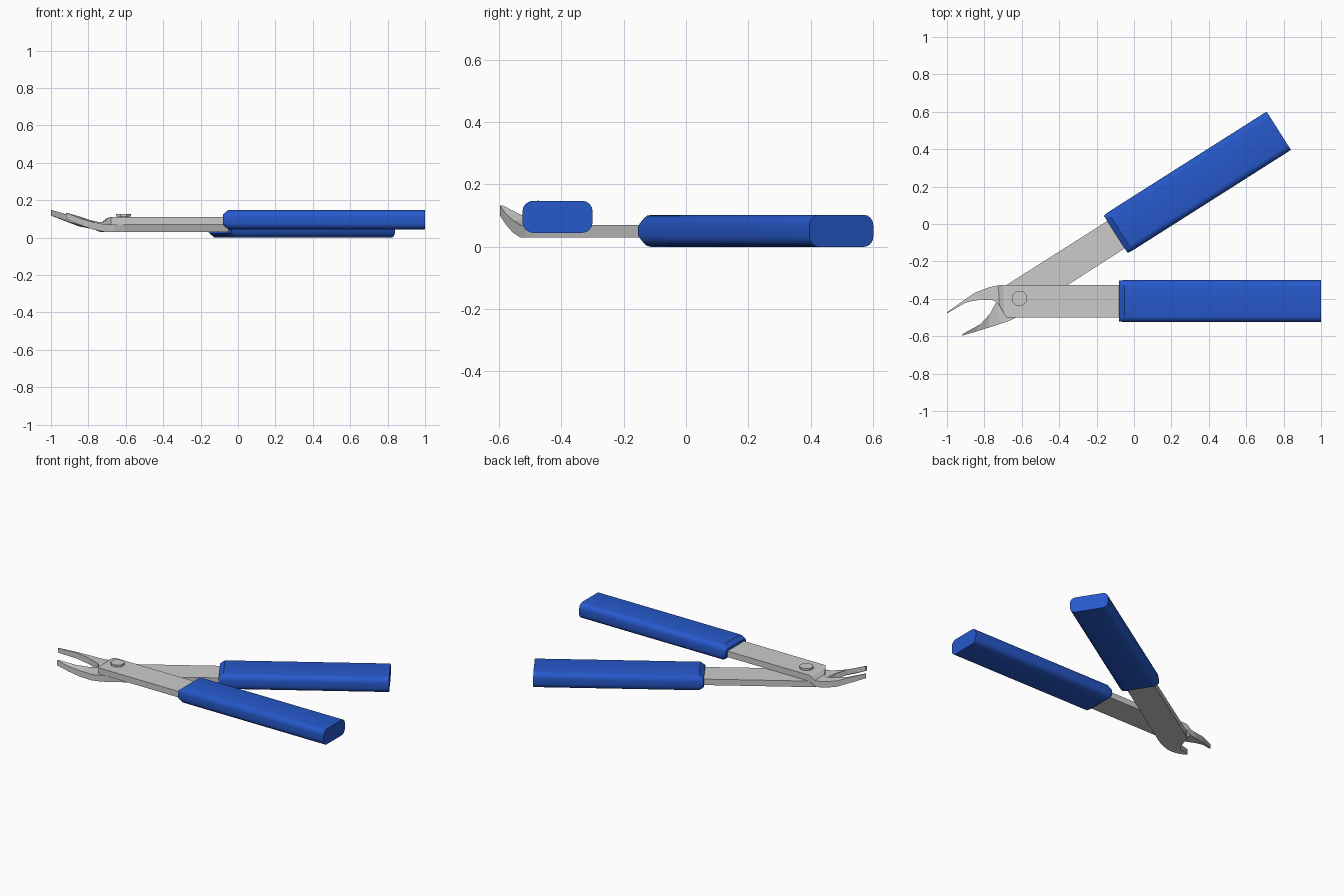
import bpy, bmesh, math
from mathutils import Matrix, Vector

if "Cube" in bpy.data.objects:
    bpy.data.objects.remove(bpy.data.objects["Cube"])

blue = bpy.data.materials.new("blue_grip")
blue.diffuse_color = (0.02, 0.1, 0.6, 1)
blue.use_nodes = True
blue.node_tree.nodes["Principled BSDF"].inputs["Base Color"].default_value = blue.diffuse_color
ANGLE = math.radians(32.4)


def loft(name, rings, mat=None, smooth=False):
    """Skin a list of equal-sized closed rings and cap both ends."""
    bm = bmesh.new()
    rows = [[bm.verts.new(p) for p in ring] for ring in rings]
    n = len(rows[0])
    for a, b in zip(rows, rows[1:]):
        for i in range(n):
            j = (i + 1) % n
            bm.faces.new((a[i], a[j], b[j], b[i]))
    bm.faces.new(rows[0][::-1])
    bm.faces.new(rows[-1])
    bmesh.ops.recalc_face_normals(bm, faces=bm.faces)
    me = bpy.data.meshes.new(name)
    bm.to_mesh(me)
    bm.free()
    ob = bpy.data.objects.new(name, me)
    bpy.context.collection.objects.link(ob)
    if mat:
        me.materials.append(mat)
    if smooth:
        bpy.ops.object.select_all(action='DESELECT')
        ob.select_set(True)
        bpy.context.view_layer.objects.active = ob
        bpy.ops.object.shade_smooth_by_angle(angle=math.radians(30))
    return ob


def blade(name, stations):
    """Flat steel arm: each station is outer x, y, inner x, y, bottom z, top z."""
    return loft(name, [[(ox, oy, b), (ix, iy, b), (ix, iy, t), (ox, oy, t)]
                       for ox, oy, ix, iy, b, t in stations])


def rounded(x, w, h, r=0.034, seg=4):
    """Rounded rectangle cross-section in the yz plane."""
    pts = []
    for k, (sy, sz) in enumerate(((1, 1), (-1, 1), (-1, -1), (1, -1))):
        for s in range(seg + 1):
            a = math.pi / 2 * (k + s / seg)
            pts.append(Vector((x, sy * (w / 2 - r) + r * math.cos(a),
                               sz * (h / 2 - r) + r * math.sin(a))))
    return pts


def grip(name, start, angle, length, width, height):
    m = Matrix.Translation(start) @ Matrix.Rotation(angle, 4, 'Z')
    rings = [rounded(0, width - 0.008, height - 0.046, 0.02),
             rounded(0.028, width, height), rounded(length, width, height)]
    return loft(name, [[m @ p for p in r] for r in rings], blue, True)


# Upper arm: straight bar, step down at the joint, bent-up curved jaw
blade("upper_arm", [
    (0.02, -0.325, 0.02, -0.5, 0.07, 0.11),
    (-0.68, -0.325, -0.68, -0.5, 0.07, 0.11),
    (-0.70, -0.325, -0.695, -0.48, 0.063, 0.105),
    (-0.725, -0.328, -0.72, -0.435, 0.045, 0.085),
    (-0.77, -0.337, -0.75, -0.408, 0.045, 0.085),
    (-0.85, -0.367, -0.82, -0.404, 0.06, 0.1),
    (-0.91, -0.408, -0.90, -0.420, 0.083, 0.12),
    (-1.0, -0.472, -0.997, -0.477, 0.118, 0.148)])

# Lower arm: angled bar with its own jaw
blade("lower_arm", [
    (0.03, -0.079, -0.062, 0.067, 0.03, 0.07),
    (-0.61, -0.49, -0.685, -0.328, 0.03, 0.07),
    (-0.66, -0.515, -0.72, -0.36, 0.03, 0.07),
    (-0.71, -0.532, -0.738, -0.42, 0.03, 0.07),
    (-0.78, -0.555, -0.77, -0.48, 0.045, 0.085),
    (-0.85, -0.577, -0.82, -0.535, 0.07, 0.105),
    (-0.92, -0.597, -0.916, -0.588, 0.1, 0.133)])

# Blue handle grips
grip("upper_grip", (-0.08, -0.412, 0.096), 0, 1.08, 0.225, 0.103)
grip("lower_grip", (-0.098, -0.055, 0.051), ANGLE, 1.033, 0.243, 0.102)

# Pivot rivet
loft("pivot_rivet", [[(-0.612 + r * math.cos(a), -0.397 + r * math.sin(a), z)
                      for a in (math.tau * (i + 0.5) / 8 for i in range(8))]
                     for z, r in ((0.05, 0.03), (0.112, 0.03), (0.113, 0.043), (0.126, 0.043))])
